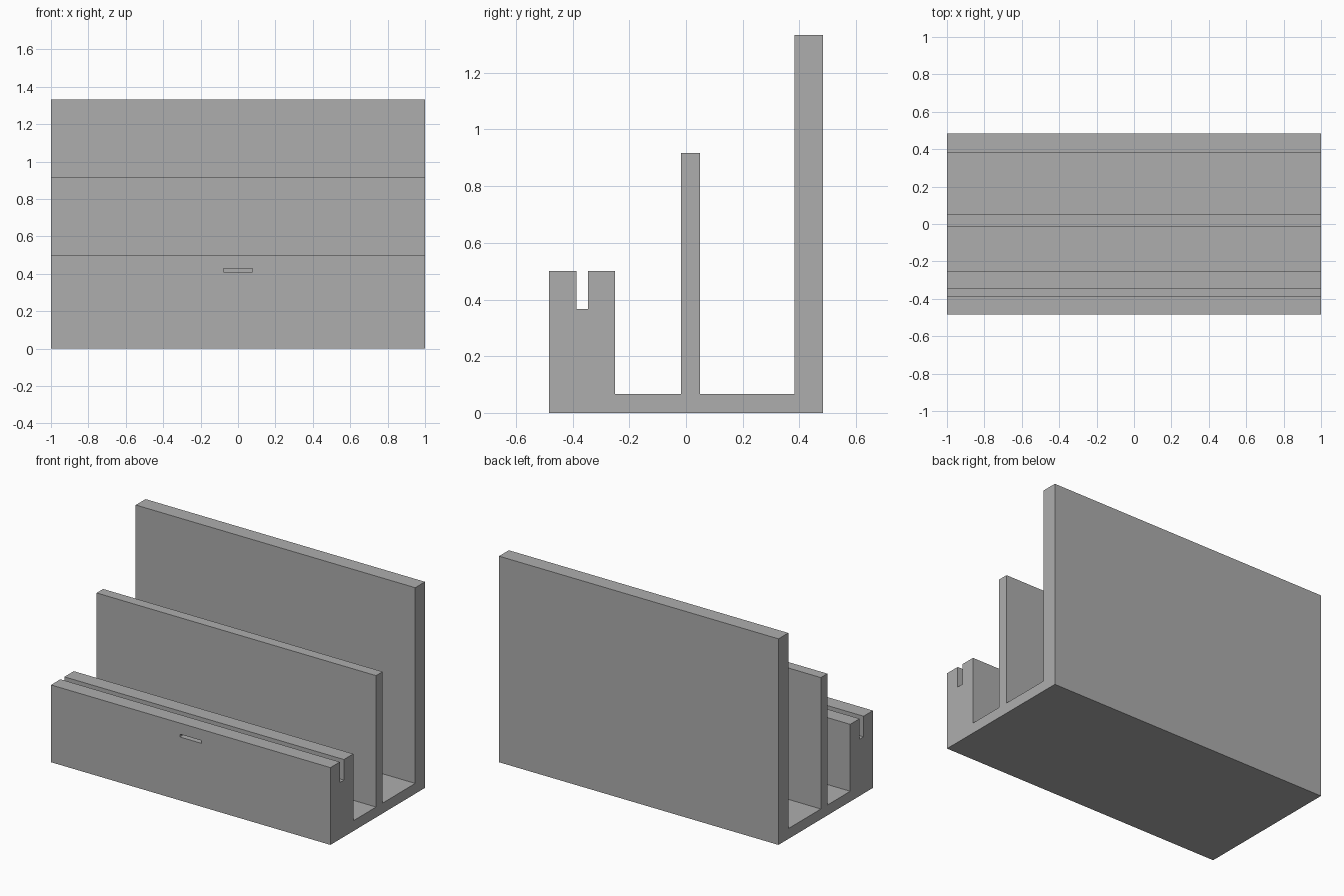
import bpy
import bmesh

cube = bpy.data.objects.get("Cube")
if cube:
    bpy.data.objects.remove(cube, do_unlink=True)

grey = bpy.data.materials.new("plain grey")
grey.use_nodes = True
grey.diffuse_color = (0.42, 0.42, 0.42, 1)
grey.node_tree.nodes["Principled BSDF"].inputs["Base Color"].default_value = grey.diffuse_color


def new_object(name, bm):
    bmesh.ops.recalc_face_normals(bm, faces=bm.faces)
    mesh = bpy.data.meshes.new(name)
    bm.to_mesh(mesh)
    bm.free()
    mesh.materials.append(grey)
    obj = bpy.data.objects.new(name, mesh)
    bpy.context.collection.objects.link(obj)
    return obj


def extrude_profile(name, points, half_width):
    """Extrude a (y, z) outline symmetrically along x."""
    bm = bmesh.new()
    face = bm.faces.new([bm.verts.new((-half_width, y, z)) for y, z in points])
    moved = bmesh.ops.extrude_face_region(bm, geom=[face])["geom"]
    verts = [v for v in moved if isinstance(v, bmesh.types.BMVert)]
    bmesh.ops.translate(bm, verts=verts, vec=(2 * half_width, 0, 0))
    return new_object(name, bm)


# Stand: base, grooved front block, middle divider and tall back wall
front, back, floor = -0.483, 0.483, 0.067
groove = (-0.387, -0.346)
outline = [(front, 0), (back, 0), (back, 1.333), (0.383, 1.333), (0.383, floor)]
outline += [(0.05, floor), (0.05, 0.917), (-0.017, 0.917), (-0.017, floor)]
outline += [(-0.25, floor), (-0.25, 0.5), (groove[1], 0.5), (groove[1], 0.367)]
outline += [(groove[0], 0.367), (groove[0], 0.5), (front, 0.5)]
stand = extrude_profile("divided_stand", outline, 1)

# Narrow slot through the front lip into the groove
inside = sum(groove) / 2
slot = [(front - 0.05, 0.41), (inside, 0.41), (inside, 0.428), (front - 0.05, 0.428)]
cutter = extrude_profile("slot_cutter", slot, 0.078)
cutter.hide_render = True
cutter.hide_viewport = True

cut = stand.modifiers.new("front slot", "BOOLEAN")
cut.operation = "DIFFERENCE"
cut.solver = "EXACT"
cut.object = cutter
